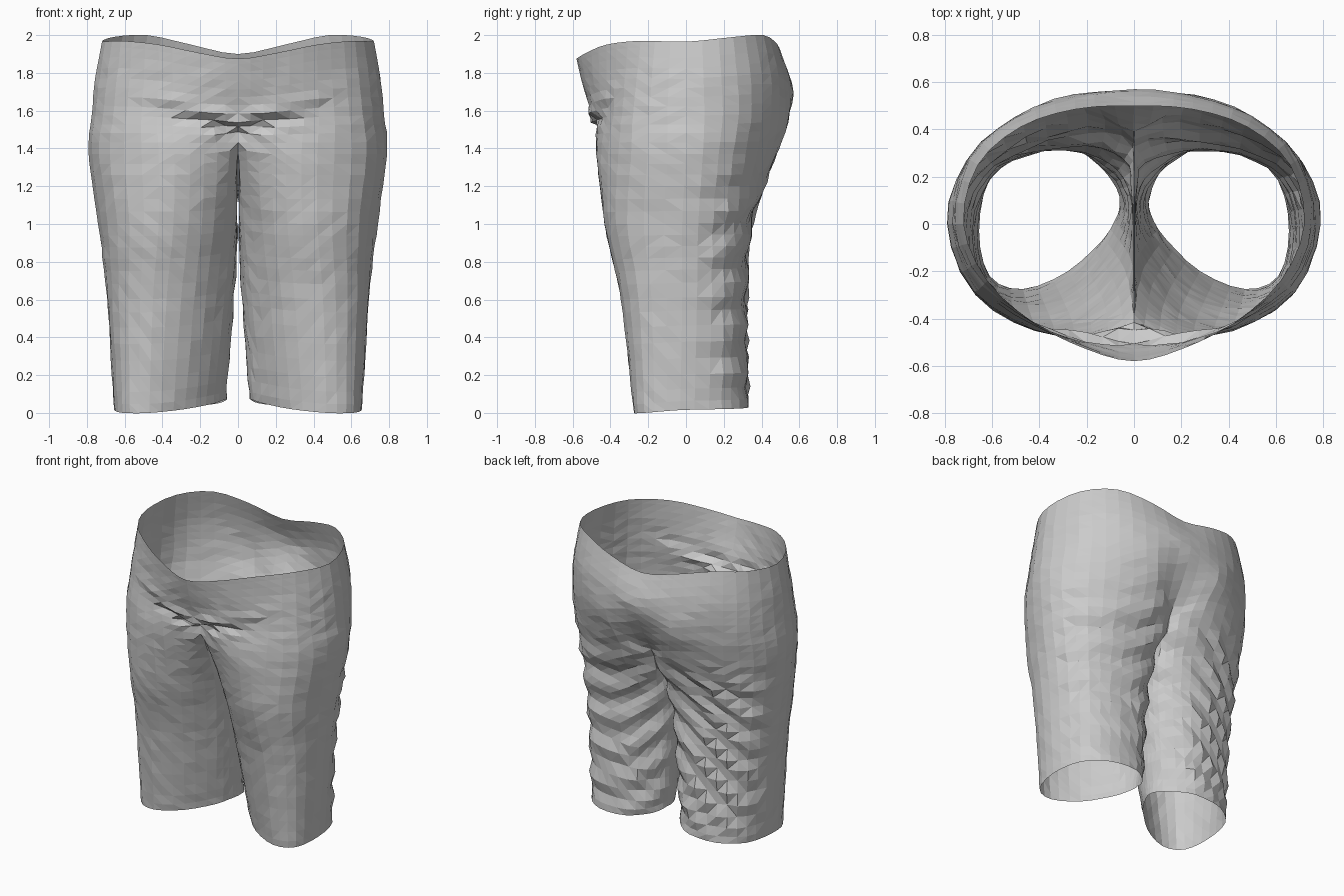
import bpy, bmesh, math, random
from mathutils import Vector

if "Cube" in bpy.data.objects:
    bpy.data.objects.remove(bpy.data.objects["Cube"])

random.seed(4)

# Half-body sections, eleven stations: front centre -> side -> back centre -> inner thigh
HEM = [(.13, -.06), (.28, -.20), (.47, -.275), (.61, -.22), (.655, -.03), (.61, .19),
       (.46, .31), (.25, .32), (.11, .22), (.065, .12), (.07, .04)]
KNEE = [(.07, -.14), (.23, -.29), (.45, -.345), (.63, -.25), (.695, -.02), (.63, .20),
        (.45, .30), (.22, .315), (.08, .22), (.03, .12), (.03, .0)]
THIGH = [(.03, -.22), (.19, -.38), (.42, -.43), (.64, -.31), (.74, -.02), (.67, .21),
         (.45, .33), (.20, .335), (.05, .25), (.008, .12), (.008, -.03)]
CROTCH = [(0, -.38), (.18, -.465), (.42, -.45), (.68, -.29), (.79, 0), (.71, .25),
          (.47, .42), (.20, .465), (0, .36), (0, .15), (0, -.1)]
HIP = [(0, -.48), (.2, -.475), (.43, -.42), (.66, -.28), (.775, 0), (.70, .28),
       (.5, .45), (.25, .54), (0, .49)]
SEAT = [(0, -.54), (.2, -.51), (.42, -.42), (.64, -.26), (.755, 0), (.69, .27),
        (.5, .45), (.25, .54), (0, .57)]
WAIST = [(0, -.58), (.2, -.53), (.42, -.42), (.62, -.24), (.72, 0), (.66, .25),
         (.48, .41), (.25, .485), (0, .5)]
Z_HEM = [.05, .02, 0, 0, .015, .02, .025, .035, .05, .07, .07]
Z_CROTCH = [1.38, 1.37, 1.37, 1.37, 1.37, 1.37, 1.37, 1.33, 1.25, 1.17, 1.23]
Z_WAIST = [1.875, 1.905, 1.95, 1.97, 1.965, 1.99, 2.0, 1.95, 1.9]


def spline(a, b, c, d, t):
    return .5 * (2 * b + (c - a) * t + (2 * a - 5 * b + 4 * c - d) * t * t
                 + (3 * b - a - 3 * c + d) * t ** 3)


def lift(section, low, high, f):
    return [Vector((x, y, low[i] + (high[i] - low[i]) * f)) for i, (x, y) in enumerate(section)]


keys = [lift(HEM, Z_HEM, Z_CROTCH, 0), lift(KNEE, Z_HEM, Z_CROTCH, .44),
        lift(THIGH, Z_HEM, Z_CROTCH, .73), lift(CROTCH, Z_HEM, Z_CROTCH, 1),
        lift(HIP, Z_CROTCH, Z_WAIST, .34), lift(SEAT, Z_CROTCH, Z_WAIST, .67),
        lift(WAIST, Z_CROTCH, Z_WAIST, 1)]
STEPS = [8, 6, 6, 4, 4, 4]
SUB = 3


def key_at(k, i):
    k = max(0, min(6, k))
    return keys[k][i] if i < len(keys[k]) else keys[3][i]


def ring(ctrl, closed, seam):
    """Smooth one row of stations into a loop or a half arc."""
    n = len(ctrl)
    flip = lambda v: Vector((-v.x, v.y, v.z))
    def at(i):
        if closed:
            return ctrl[i % n]
        return flip(ctrl[-i]) if i < 0 else flip(ctrl[2 * n - 2 - i]) if i >= n else ctrl[i]
    pts = []
    for i in range(n if closed else n - 1):
        for s in range(SUB):
            p = spline(at(i - 1), at(i), at(i + 1), at(i + 2), s / SUB)
            on_seam = (seam and i >= 8) or (i == 0 and s == 0 and (seam or not closed))
            p.x = 0 if on_seam else max(p.x, .005)
            pts.append(p)
    if not closed:
        pts.append(ctrl[-1].copy())
    return pts


# Rows from hem to waist
bm = bmesh.new()
rows = []
for k, steps in enumerate(STEPS):
    leg = k < 3
    for s in range(steps + (k == 5)):
        is_leg = leg or (k == 3 and s == 0)
        ctrl = [spline(key_at(k - 1, i), key_at(k, i), key_at(k + 1, i), key_at(k + 2, i), s / steps)
                for i in range(11 if is_leg else 9)]
        pts = ring(ctrl, is_leg, k == 3 and s == 0)
        rows.append([bm.verts.new(p) for p in pts])
for a, b in zip(rows, rows[1:]):
    closed = len(b) == 11 * SUB
    for j in range(len(b) if closed else len(b) - 1):
        j2 = (j + 1) % len(a)
        bm.faces.new((a[j], a[j2], b[j2], b[j]))

# Second half, joined along the centre seam
bmesh.ops.mirror(bm, geom=bm.verts[:] + bm.edges[:] + bm.faces[:], axis='X', merge_dist=.0005)
bmesh.ops.remove_doubles(bm, verts=[v for v in bm.verts if abs(v.co.x) < .001], dist=.001)
bmesh.ops.recalc_face_normals(bm, faces=bm.faces[:])
bm.normal_update()


def bump(d, width):
    return math.exp(-(d / width) ** 2)


# Cloth folds: whiskers at the front rise, diagonal drapes behind the thighs
moves = []
for v in bm.verts:
    x, y, z = v.co
    ax, h = abs(x), 0
    if y < -.25 and z > 1.3:
        fade = bump(ax, .38)
        h += fade * (.03 * bump(z - 1.55 - .27 * ax, .035) - .03 * bump(z - 1.49 - .25 * ax, .035)
                     + .015 * bump(z - 1.43 - .35 * ax, .03))
    if y > .05 and z < 1.35:
        fade = min(1, (y - .05) / .15) * min(1, (1.35 - z) / .2) * min(1, z / .15)
        h += .014 * fade * math.sin(28 * (z + .6 * ax) + 2 * math.sin(7 * x))
    if ax > .012 and .03 < z < 1.85:
        h += random.uniform(-.003, .003)
    moves.append((v, v.normal * h))
for v, m in moves:
    x = v.co.x
    v.co += m
    if abs(x) < .001:
        v.co.x = 0
    elif v.co.x * x < 0:
        v.co.x = math.copysign(.003, x)
bmesh.ops.triangulate(bm, faces=bm.faces[:])

mesh = bpy.data.meshes.new("shorts")
bm.to_mesh(mesh)
bm.free()
shorts = bpy.data.objects.new("shorts", mesh)
bpy.context.collection.objects.link(shorts)
